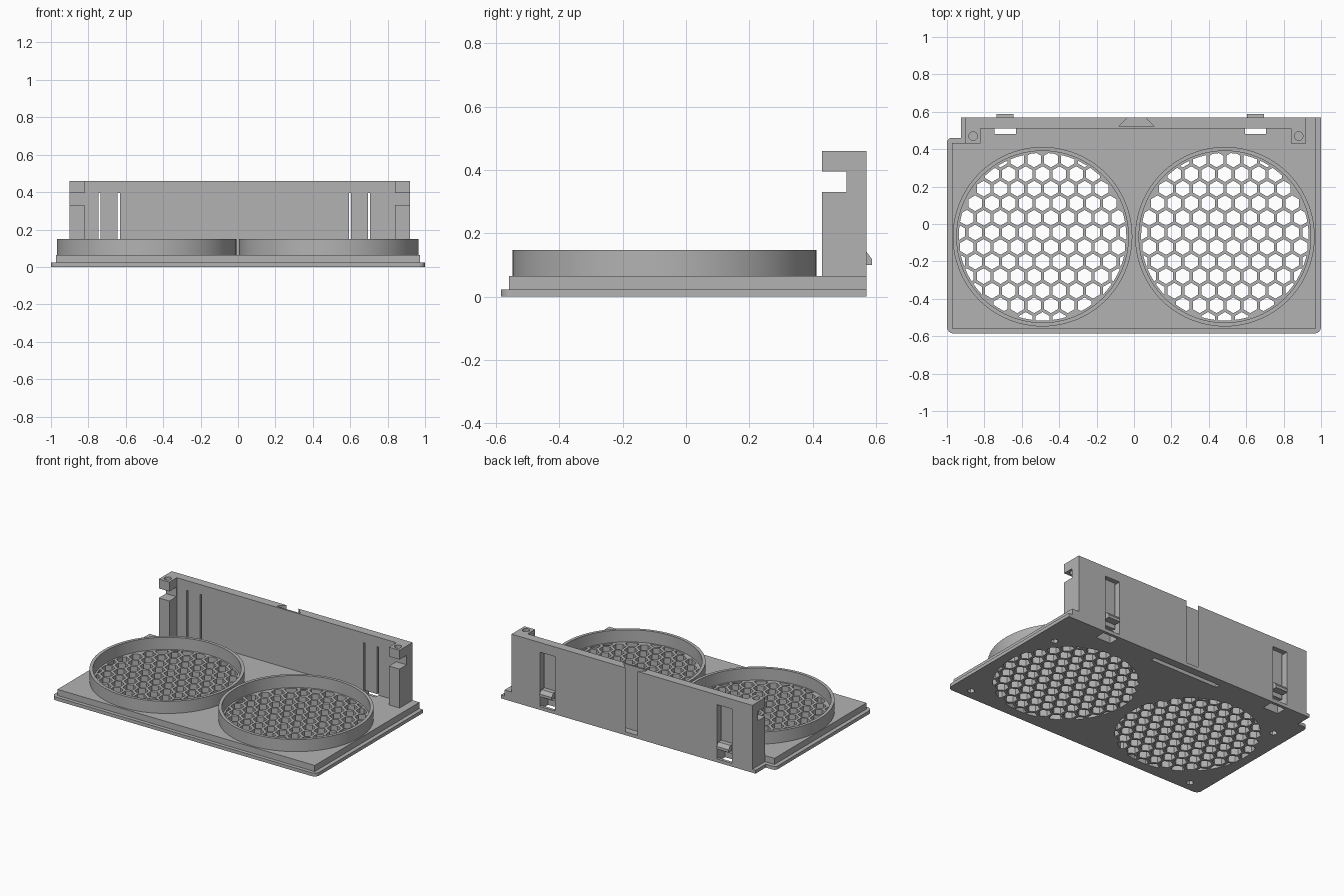
import bpy, bmesh
from math import sin, cos, pi, radians
from mathutils import Vector

cube = bpy.data.objects.get("Cube")
if cube:
    bpy.data.objects.remove(cube)

grey = bpy.data.materials.new("plain grey")
grey.use_nodes = True
grey.diffuse_color = (0.45, 0.45, 0.45, 1)
grey.node_tree.nodes["Principled BSDF"].inputs["Base Color"].default_value = (0.45, 0.45, 0.45, 1)


def prisms(name, outlines, lo, hi, axis="z"):
    """Extrude closed outlines along z, or (y, z) outlines along x."""
    bm = bmesh.new()
    for pts in outlines:
        put = (lambda p, h: (p[0], p[1], h)) if axis == "z" else (lambda p, h: (h, p[0], p[1]))
        bottom = [bm.verts.new(put(p, lo)) for p in pts]
        top = [bm.verts.new(put(p, hi)) for p in pts]
        bm.faces.new(bottom[::-1])
        bm.faces.new(top)
        for i in range(len(pts)):
            j = (i + 1) % len(pts)
            bm.faces.new((bottom[i], bottom[j], top[j], top[i]))
    bmesh.ops.recalc_face_normals(bm, faces=bm.faces)
    mesh = bpy.data.meshes.new(name)
    bm.to_mesh(mesh)
    bm.free()
    mesh.materials.append(grey)
    obj = bpy.data.objects.new(name, mesh)
    bpy.context.collection.objects.link(obj)
    return obj


def rect(x0, x1, y0, y1):
    return [(x0, y0), (x1, y0), (x1, y1), (x0, y1)]


def box(name, x0, x1, y0, y1, z0, z1):
    return prisms(name, [rect(x0, x1, y0, y1)], z0, z1)


def circle(cx, cy, r, n):
    return [(cx + r * cos(2 * pi * i / n), cy + r * sin(2 * pi * i / n)) for i in range(n)]


def combine(obj, tool, operation="DIFFERENCE"):
    """Apply a boolean and remove the tool object."""
    mod = obj.modifiers.new("bool", "BOOLEAN")
    mod.operation, mod.solver, mod.object = operation, "EXACT", tool
    bpy.context.view_layer.objects.active = obj
    bpy.ops.object.modifier_apply(modifier=mod.name)
    bpy.data.objects.remove(tool)


def rounded(pts, radii):
    """Replace chosen right-angled corners by arcs."""
    out = []
    for i, p in enumerate(pts):
        r, p = radii.get(i, 0), Vector(p)
        if not r:
            out.append(p)
            continue
        a = (Vector(pts[i - 1]) - p).normalized()
        b = (Vector(pts[(i + 1) % len(pts)]) - p).normalized()
        for k in range(7):
            t = k / 6 * pi / 2
            out.append(p + r * (a * (1 - sin(t)) + b * (1 - cos(t))))
    return out


def clip(poly, boundary):
    """Keep the part of a convex polygon inside a convex boundary."""
    for i, a in enumerate(boundary):
        a, b = Vector(a), Vector(boundary[(i + 1) % len(boundary)])
        n = Vector((a.y - b.y, b.x - a.x))
        out = []
        for j, q in enumerate(poly):
            p = poly[j - 1]
            dp, dq = n.dot(p - a), n.dot(q - a)
            if (dp < 0) != (dq < 0):
                out.append(p.lerp(q, dp / (dp - dq)))
            if dq >= 0:
                out.append(q)
        poly = out
        if len(poly) < 3:
            return []
    return poly


def area(poly):
    return abs(sum(poly[i - 1].cross(p) for i, p in enumerate(poly))) / 2 if poly else 0


FAN_X, FAN_Y = (-0.489, 0.486), -0.068
CLIPS = ((-0.745, -0.632), (0.593, 0.706))
BACK, WALL_FRONT = 0.57, 0.51

# Stepped base with a wider flange at the bottom
flange = [(-1, -0.585), (1, -0.585), (1, BACK), (-0.925, BACK), (-0.925, 0.46), (-1, 0.46)]
base = prisms("base_plate", [rounded(flange, {0: 0.035, 1: 0.035, 5: 0.025})], 0, 0.023)
upper = [(-0.972, -0.56), (0.972, -0.56), (0.972, BACK), (-0.9, BACK), (-0.9, 0.433), (-0.972, 0.433)]
combine(base, prisms("upper_step", [upper], 0.01, 0.065), "UNION")

# Honeycomb openings
pitch, cells = 0.09, []
for cx in FAN_X:
    rim = circle(cx, FAN_Y, 0.448, 80)
    for row in range(-7, 8):
        for col in range(-6, 7):
            x = cx + (col + 0.5 * (row % 2)) * pitch
            y = FAN_Y + 0.023 + row * pitch * 0.866
            hexagon = [Vector((x + 0.042 * sin(k * pi / 3), y - 0.042 * cos(k * pi / 3))) for k in range(6)]
            cell = clip(hexagon, rim)
            if area(cell) > 0.0003:
                cells.append(cell)
combine(base, prisms("grille_cutter", cells, -0.05, 0.1))

# Clip openings, underside slot and blind holes in the base
for x0, x1 in CLIPS:
    combine(base, box("cutter", x0, x1, 0.48, 0.55, -0.1, 0.2))
    combine(base, box("cutter", x0, x1, 0.53, 0.65, 0.023, 0.2))
combine(base, box("cutter", -0.25, 0.27, 0.485, 0.515, -0.1, 0.03))
pins = [circle(x, y, 0.024, 6) for x in (-0.88, 0.87) for y in (-0.515, 0.28)]
combine(base, prisms("cutter", pins, -0.1, 0.04))

# Fan collars
for side, cx in zip(("right", "left"), FAN_X):
    ring = prisms(side + "_collar", [circle(cx, FAN_Y, 0.48, 96)], 0.064, 0.148)
    combine(ring, prisms("cutter", [circle(cx, FAN_Y, 0.459, 96)], 0, 0.3))
    bpy.ops.object.select_all(action="DESELECT")
    ring.select_set(True)
    bpy.context.view_layer.objects.active = ring
    bpy.ops.object.shade_smooth_by_angle(angle=radians(30))

# Back wall with end posts, side notches and screw holes
wall = box("back_wall", -0.9, 0.92, WALL_FRONT, BACK, 0.064, 0.46)
for x0, x1 in ((-0.9, -0.82), (0.84, 0.92)):
    combine(wall, box("post", x0, x1, 0.43, 0.54, 0.064, 0.46), "UNION")
    combine(wall, box("cutter", x0 - 0.05, x1 + 0.05, 0.4, 0.507, 0.331, 0.396))
    hole = circle((x0 + x1) / 2, 0.47, 0.023, 24)
    combine(wall, prisms("cutter", [hole], 0.36, 0.5))

# Dovetail groove in the rear of the wall
dovetail = [(-0.08, 0.522), (0.107, 0.522), (0.055, 0.575), (-0.028, 0.575)]
combine(wall, prisms("cutter", [dovetail], 0.03, 0.6))
combine(base, prisms("cutter", [dovetail], 0.023, 0.2))

# Spring clips: tongue hanging in an opening, with a hook
hook = [(0.53, 0.10), (0.588, 0.10), (0.588, 0.118), (0.57, 0.142), (0.53, 0.142)]
for side, (x0, x1) in zip(("right", "left"), CLIPS):
    combine(wall, box("cutter", x0, x1, 0.45, 0.65, 0, 0.394))
    a, b = x0 + 0.011, x1 - 0.011
    tongue = box(side + "_clip", a, b, WALL_FRONT, 0.538, 0.07, 0.394)
    combine(tongue, prisms("hook", [hook], a, b, "x"), "UNION")
